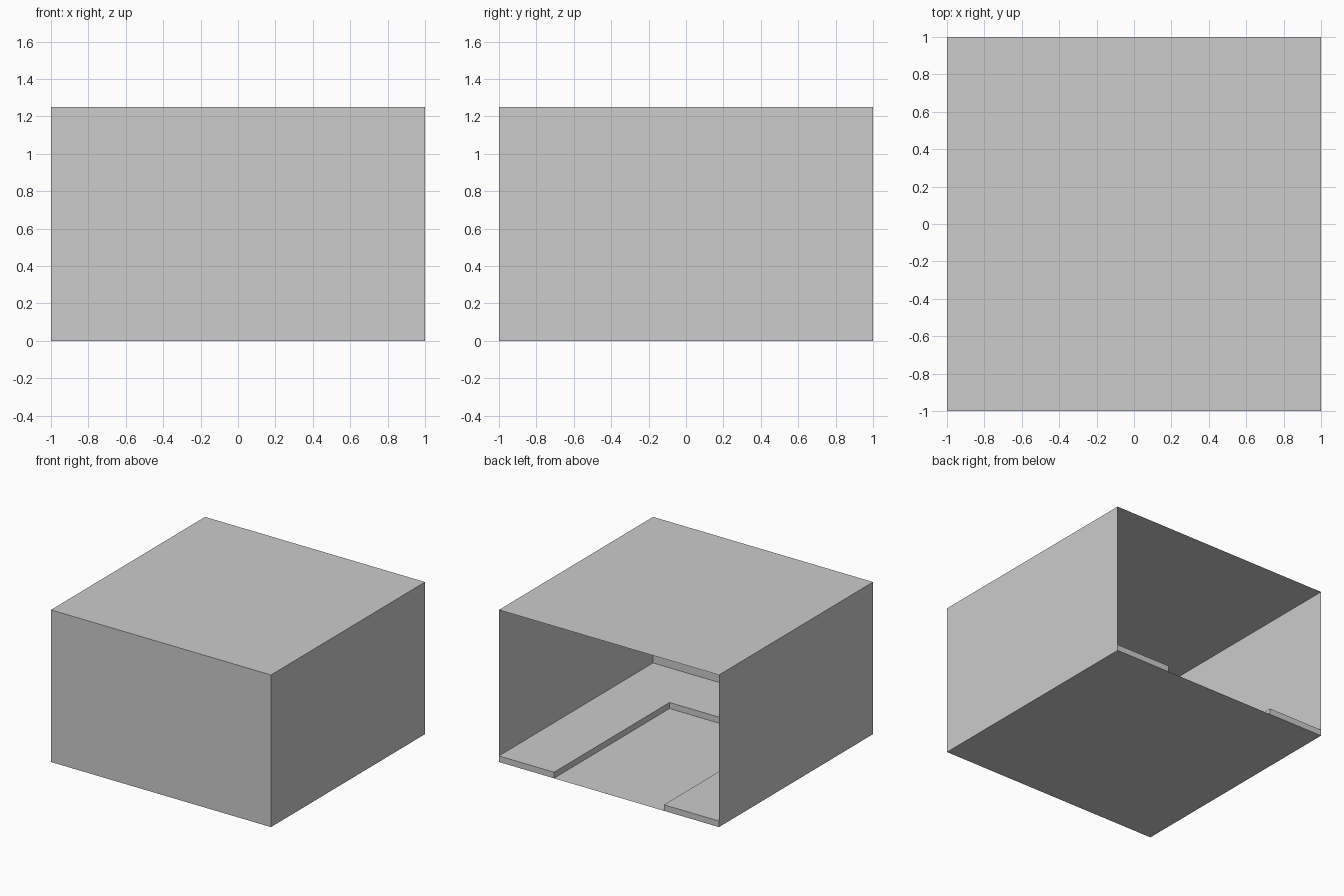
import bpy

if "Cube" in bpy.data.objects:
    bpy.data.objects.remove(bpy.data.objects["Cube"])

W, H = 1.0, 1.25      # half width, overall height
C, S = 0.5, 0.05      # half width of the floor recess, step height

grey = bpy.data.materials.new("light grey")
grey.diffuse_color = (0.604, 0.604, 0.604, 1)
grey.use_nodes = True
grey.node_tree.nodes["Principled BSDF"].inputs["Base Color"].default_value = grey.diffuse_color


def sheet(name, verts, faces):
    mesh = bpy.data.meshes.new(name)
    mesh.from_pydata(verts, [], faces)
    mesh.materials.append(grey)
    obj = bpy.data.objects.new(name, mesh)
    bpy.context.collection.objects.link(obj)
    return obj


# Thin outer shell: floor, roof, front and side walls, open at the back
corners = [(-W, -W), (W, -W), (W, W), (-W, W)]
sheet("room_shell",
      [(x, y, z) for z in (0, H) for x, y in corners],
      [(3, 2, 1, 0), (4, 5, 6, 7), (0, 1, 5, 4), (1, 2, 6, 5), (3, 0, 4, 7)])

# Raised U-shaped platform along the front and side walls
outline = [(-W, W), (-W, -W), (W, -W), (W, W),
           (C, W), (C, -C), (-C, -C), (-C, W)]
n = len(outline)
top = [(0, 1, 6, 7), (1, 2, 5, 6), (2, 3, 4, 5)]
# Step faces only where the platform does not touch a wall
steps = [(i + n, (i + 1) % n + n, (i + 1) % n, i) for i in range(3, n)]
sheet("raised_platform",
      [(x, y, z) for z in (S, 0) for x, y in outline], top + steps)
